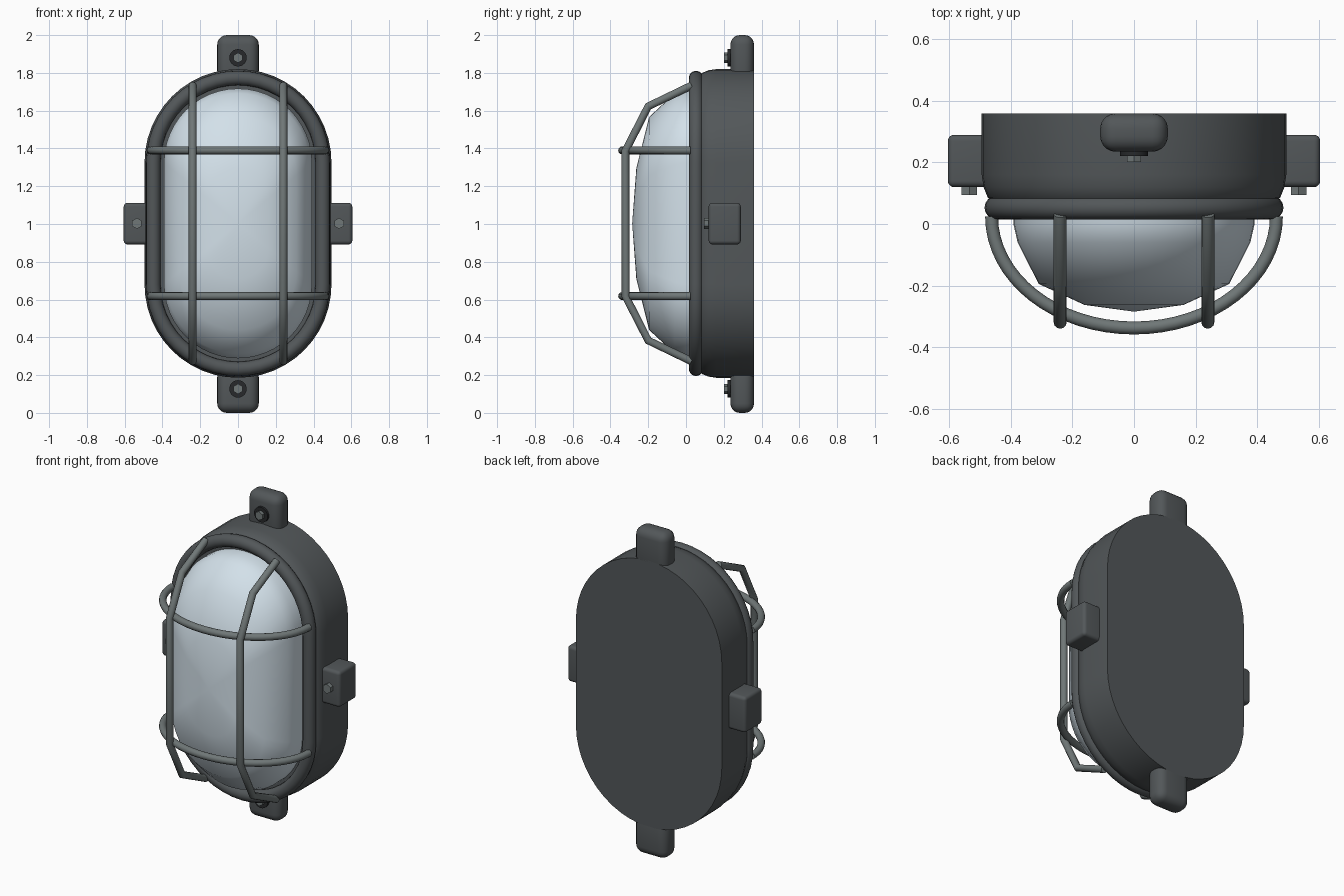
import bpy, bmesh, math
from mathutils import Matrix

if "Cube" in bpy.data.objects:
    bpy.data.objects.remove(bpy.data.objects["Cube"])

CZ = 1.003     # height of the lamp centre
HALF = 0.322   # half length of the straight sides


def material(name, rgb):
    m = bpy.data.materials.new(name)
    m.diffuse_color = (*rgb, 1)
    m.use_nodes = True
    m.node_tree.nodes["Principled BSDF"].inputs["Base Color"].default_value = m.diffuse_color
    return m


dark = material("dark_metal", (0.085, 0.095, 0.1))
wire = material("wire_metal", (0.16, 0.185, 0.185))
black = material("rubber", (0.02, 0.022, 0.024))
pale = material("frosted_glass", (0.65, 0.75, 0.82))


def finish(name, bm, mat, angle=35):
    bmesh.ops.recalc_face_normals(bm, faces=bm.faces)
    me = bpy.data.meshes.new(name)
    bm.to_mesh(me)
    bm.free()
    me.materials.append(mat)
    ob = bpy.data.objects.new(name, me)
    bpy.context.collection.objects.link(ob)
    bpy.ops.object.select_all(action='DESELECT')
    ob.select_set(True)
    bpy.context.view_layer.objects.active = ob
    bpy.ops.object.shade_smooth_by_angle(angle=math.radians(angle))
    return ob


def stadium_loft(name, rings, mat, closed=False, pole=None, angle=35):
    """Skin stadium outlines given as (radius, half_length, y)."""
    bm = bmesh.new()
    n = 24
    loops = []
    for r, h, y in rings:
        loop = []
        for end in (0, 1):
            for i in range(n + 1):
                a = math.pi * (end + i / n)
                z = CZ + r * math.sin(a) + (h if end == 0 else -h)
                loop.append(bm.verts.new((r * math.cos(a), y, z)))
        loops.append(loop)
    pairs = list(zip(loops, loops[1:]))
    if closed:
        pairs.append((loops[-1], loops[0]))
    m = len(loops[0])
    for a, b in pairs:
        for i in range(m):
            j = (i + 1) % m
            bm.faces.new((a[i], a[j], b[j], b[i]))
    if not closed:
        bm.faces.new(loops[0])
        if pole is None:
            bm.faces.new(loops[-1])
        else:
            tip = bm.verts.new((0, pole, CZ))
            for i in range(m):
                bm.faces.new((loops[-1][i], loops[-1][(i + 1) % m], tip))
    return finish(name, bm, mat, angle)


def rounded_box(name, lo, hi, radius):
    bm = bmesh.new()
    bmesh.ops.create_cube(bm, size=1)
    for v in bm.verts:
        for k in range(3):
            v.co[k] = hi[k] if v.co[k] > 0 else lo[k]
    bmesh.ops.bevel(bm, geom=bm.edges[:], offset=radius, segments=5,
                    profile=0.5, affect='EDGES')
    return finish(name, bm, dark)


def disc(name, x, z, y0, y1, r, sides, mat):
    bm = bmesh.new()
    bmesh.ops.create_cone(bm, cap_ends=True, segments=sides, radius1=r,
                          radius2=r, depth=y1 - y0)
    bm.transform(Matrix.Translation((x, (y0 + y1) / 2, z))
                 @ Matrix.Rotation(math.pi / 2, 4, 'X'))
    return finish(name, bm, mat)


def rod(name, points, radius):
    cu = bpy.data.curves.new(name, 'CURVE')
    cu.dimensions = '3D'
    cu.bevel_depth = radius
    cu.bevel_resolution = 4
    cu.use_fill_caps = True
    sp = cu.splines.new('POLY')
    sp.points.add(len(points) - 1)
    for p, co in zip(sp.points, points):
        p.co = (*co, 1)
    sp.use_smooth = True
    cu.materials.append(wire)
    ob = bpy.data.objects.new(name, cu)
    bpy.context.collection.objects.link(ob)


# Housing with a rounded front shoulder
stadium_loft("housing", [(0.495, HALF, 0.36), (0.495, HALF, 0.16),
                         (0.489, HALF, 0.12), (0.475, HALF, 0.085),
                         (0.45, HALF, 0.065)], dark)

# Round front rim
stadium_loft("rim", [(0.448 + 0.038 * math.cos(t), HALF, 0.053 + 0.038 * math.sin(t))
                     for t in (2 * math.pi * k / 16 for k in range(16))],
             dark, closed=True)

# Domed glass
stadium_loft("glass", [(0.392 * s, HALF * s, y) for s, y in
                       ((1.0, 0.08), (1.0, 0.0), (0.965, -0.06),
                        (0.79, -0.195), (0.41, -0.263))],
             pale, pole=-0.285, angle=60)

# Upright guard bars
half_path = [(0.03, 0.73), (-0.2, 0.62), (-0.32, 0.385)]
path = half_path + [(y, -z) for y, z in reversed(half_path)]
for side, x in (("left", -0.24), ("right", 0.24)):
    rod("upright_bar_" + side, [(x, y, CZ + z) for y, z in path], 0.021)

# Curved cross bars
for level, z in (("upper", 1.39), ("lower", 0.618)):
    arc = [math.pi * i / 32 for i in range(33)]
    rod("cross_bar_" + level, [(0.463 * math.cos(a), 0.025 - 0.363 * math.sin(a), z)
                               for a in arc], 0.021)

# End lugs with washer and bolt
for end, z0, z1, zb in (("top", 1.76, 2.0, 1.88), ("bottom", 0.0, 0.24, 0.127)):
    rounded_box("lug_" + end, (-0.11, 0.235, z0), (0.11, 0.36, z1), 0.05)
    disc("washer_" + end, 0, zb, 0.221, 0.24, 0.046, 24, black)
    disc("bolt_" + end, 0, zb, 0.202, 0.225, 0.027, 6, wire)

# Side lugs with bolts
for side, s in (("left", -1), ("right", 1)):
    xs = sorted((s * 0.44, s * 0.605))
    rounded_box("lug_" + side, (xs[0], 0.12, 0.892), (xs[1], 0.29, 1.112), 0.02)
    disc("bolt_" + side, s * 0.535, CZ, 0.095, 0.125, 0.029, 6, wire)
